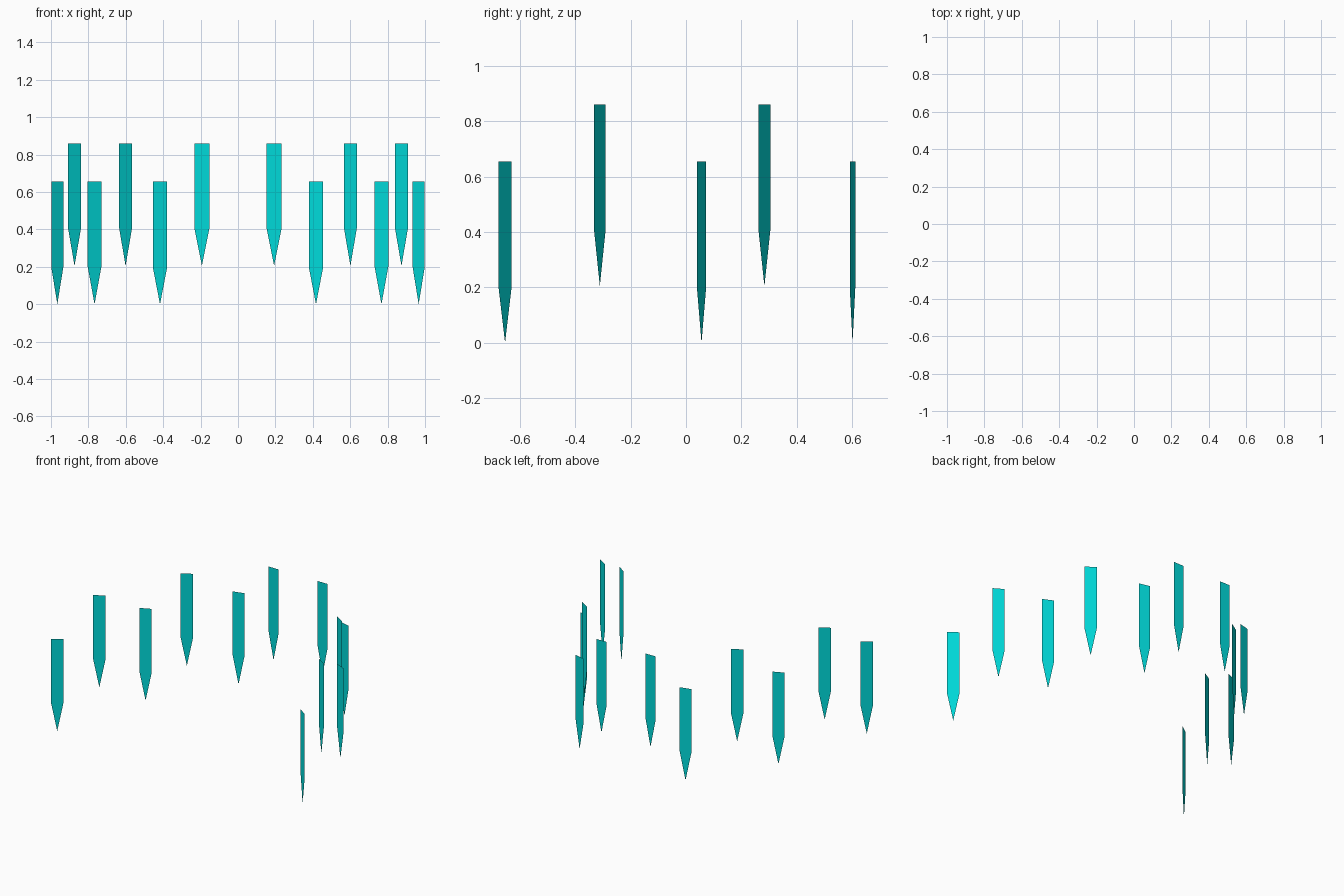
import bpy
from math import radians

if "Cube" in bpy.data.objects:
    bpy.data.objects.remove(bpy.data.objects["Cube"])

teal = bpy.data.materials.new("teal")
teal.diffuse_color = (0.0, 0.7, 0.7, 1)
teal.use_nodes = True
teal.node_tree.nodes["Principled BSDF"].inputs["Base Color"].default_value = teal.diffuse_color

# Flat pointed blade profile, width 0.08, tip at the origin
HALF, SHOULDER, TOP = 0.04, 0.20, 0.655
profile = [(0, 0, 0), (HALF, 0, SHOULDER), (HALF, 0, TOP),
           (-HALF, 0, TOP), (-HALF, 0, SHOULDER)]
blade_mesh = bpy.data.meshes.new("blade")
blade_mesh.from_pydata(profile, [], [(0, 1, 2, 3, 4)])
blade_mesh.materials.append(teal)


def add_blade(name, x, y, z, angle):
    blade = bpy.data.objects.new(name, blade_mesh)
    blade.location = (x, y, z)
    blade.rotation_euler.z = radians(angle)
    bpy.context.collection.objects.link(blade)


# Right half of the arc from front to back: x, y, inward turn in degrees
arc = [(0.966, -0.653, 36), (0.874, -0.311, 31), (0.767, 0.056, 24.5),
       (0.601, 0.283, 32), (0.417, 0.601, 14.5), (0.193, 0.675, 0)]

# Alternate low and raised blades, mirrored across x
for i, (x, y, turn) in enumerate(arc):
    z = 0.205 * (i % 2)
    level = "raised" if i % 2 else "low"
    for side, s in (("right", 1), ("left", -1)):
        add_blade(f"{level}_blade_{side}_{i + 1}", s * x, y, z, -s * turn)
